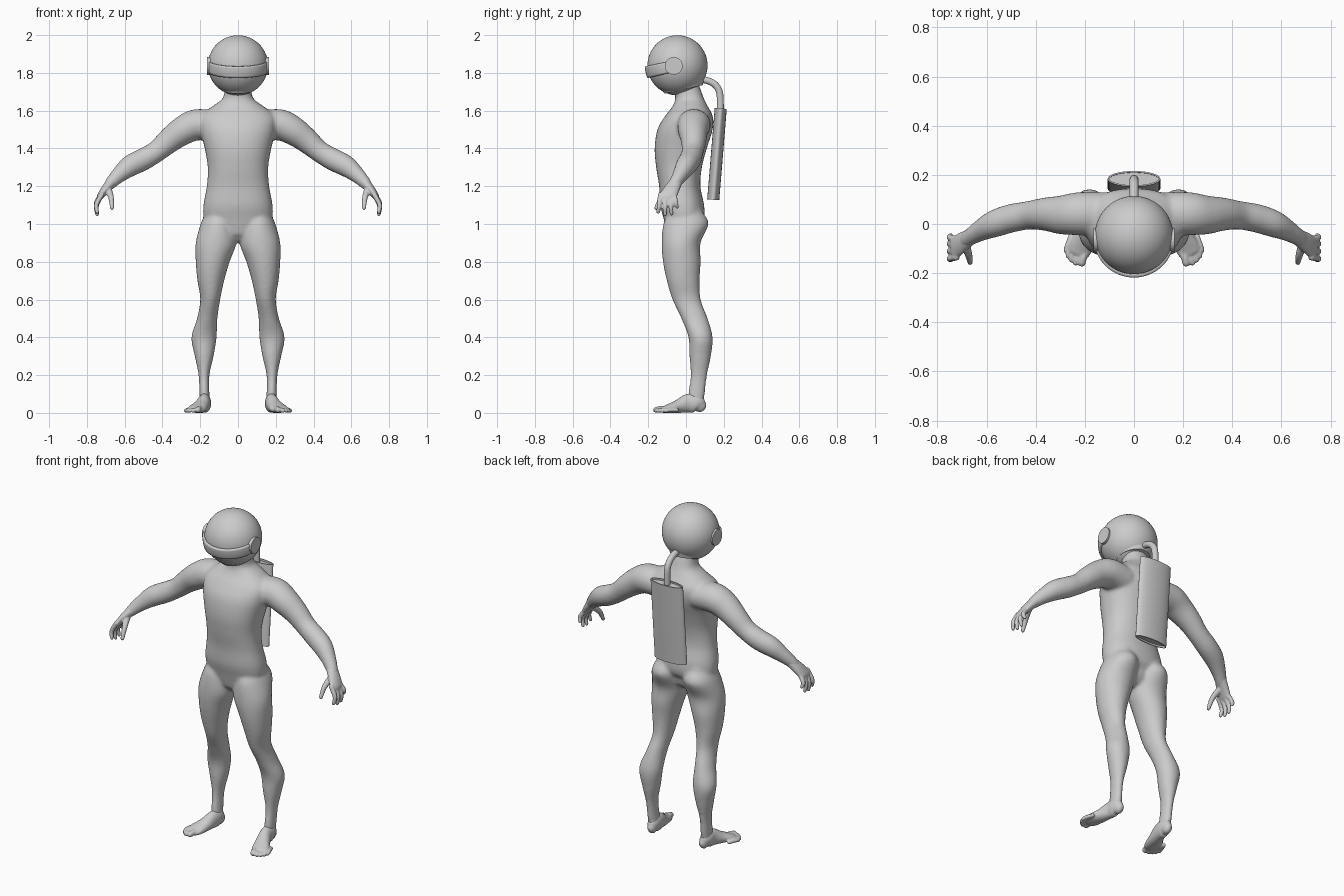
import bpy, bmesh, math
from mathutils import Vector, Matrix

if "Cube" in bpy.data.objects:
    bpy.data.objects.remove(bpy.data.objects["Cube"])


def make_object(name, bm, angle=40):
    bmesh.ops.recalc_face_normals(bm, faces=bm.faces[:])
    me = bpy.data.meshes.new(name)
    bm.to_mesh(me)
    bm.free()
    ob = bpy.data.objects.new(name, me)
    bpy.context.collection.objects.link(ob)
    bpy.context.view_layer.objects.active = ob
    ob.select_set(True)
    bpy.ops.object.shade_smooth_by_angle(angle=math.radians(angle))
    ob.select_set(False)
    return ob


def resample(keys, steps=5):
    """Catmull-Rom through rows of numbers."""
    out = []
    for i in range(len(keys) - 1):
        a, b, c, d = keys[max(i - 1, 0)], keys[i], keys[i + 1], keys[min(i + 2, len(keys) - 1)]
        for k in range(steps):
            t = k / steps
            out.append([q + .5 * t * (r - p + t * (2 * p - 5 * q + 4 * r - s + t * (3 * (q - r) + s - p)))
                        for p, q, r, s in zip(a, b, c, d)])
    return out + [list(keys[-1])]


def loft(bm, keys, ref, side=1, power=2.0, n=28, level=False):
    """Closed rounded tube; each key is x, y, z, radius, radius along ref."""
    rows = resample(keys)
    pts = [Vector(r[:3]) for r in rows]
    frames = []
    for i, r in enumerate(rows):
        t = (pts[min(i + 1, len(pts) - 1)] - pts[max(i - 1, 0)]).normalized()
        if level:
            t = Vector((0, 0, math.copysign(1, t.z)))
        v = (ref - t * ref.dot(t)).normalized()
        frames.append((pts[i], t, t.cross(v), v, r[3], r[4]))

    def dome(f, sign):
        p, t, u, v, a, b = f
        return [(p + t * sign * min(a, b) * math.sin(q), t, u, v, a * math.cos(q), b * math.cos(q))
                for q in (.5, .95, 1.35)]
    frames = dome(frames[0], -1)[::-1] + frames + dome(frames[-1], 1)
    rings = []
    for p, t, u, v, a, b in frames:
        ring = []
        for k in range(n):
            q = 2 * math.pi * k / n
            c, s = math.cos(q), math.sin(q)
            co = (p + u * a * math.copysign(abs(c) ** (2 / power), c)
                  + v * b * math.copysign(abs(s) ** (2 / power), s))
            ring.append(bm.verts.new((co.x * side, co.y, max(co.z, 0))))
        rings.append(ring)
    for r0, r1 in zip(rings, rings[1:]):
        for k in range(n):
            j = (k + 1) % n
            bm.faces.new((r0[k], r0[j], r1[j], r1[k]))
    bm.faces.new(rings[0])
    bm.faces.new(rings[-1])


def blend(ob, voxel, iterations):
    m = ob.modifiers.new("fuse", 'REMESH')
    m.mode = 'VOXEL'
    m.voxel_size = voxel
    m.use_smooth_shade = True
    s = ob.modifiers.new("soften", 'SMOOTH')
    s.factor = .5
    s.iterations = iterations


X, Y = Vector((1, 0, 0)), Vector((0, 1, 0))

# Body: torso, legs and arms fused together (level rows: x, y, z, y radius, x radius)
torso = [(0, -.02, .99, .09, .14), (0, -.012, 1.03, .107, .18), (0, -.02, 1.1, .116, .183),
         (0, -.033, 1.2, .109, .165), (0, -.037, 1.3, .121, .16), (0, -.028, 1.4, .138, .176),
         (0, -.005, 1.5, .146, .2), (0, .015, 1.57, .127, .2), (0, .022, 1.62, .095, .14),
         (0, .02, 1.66, .077, .085), (0, .01, 1.7, .072, .072), (0, -.01, 1.76, .07, .07)]
leg = [(.1, 0, 1.06, .09, .07), (.106, 0, 1.0, .12, .092), (.116, -.026, .9, .103, .108),
       (.134, -.022, .8, .1, .09), (.144, -.015, .7, .087, .071), (.147, .003, .6, .075, .053),
       (.163, .045, .5, .07, .054), (.18, .077, .4, .064, .067), (.179, .075, .3, .057, .05),
       (.18, .068, .2, .044, .029), (.178, .056, .1, .044, .027), (.175, .055, .06, .04, .028)]
arm = [(.12, .04, 1.52, .08, .09), (.22, .042, 1.525, .083, .088), (.29, .037, 1.495, .077, .08),
       (.36, .04, 1.445, .067, .068), (.43, .035, 1.385, .057, .058), (.5, .023, 1.343, .059, .058),
       (.57, 0, 1.308, .057, .055), (.63, -.03, 1.26, .043, .042), (.672, -.057, 1.218, .033, .034),
       (.69, -.07, 1.195, .026, .034)]
bm = bmesh.new()
loft(bm, torso, X, power=2.25, n=48, level=True)
for s in (1, -1):
    loft(bm, leg, X, s, level=True)
    loft(bm, arm, Y, s)
blend(make_object("body", bm), .009, 9)

# Hands: palm, four curled fingers and a thumb
palm = [(.66, -.048, 1.23, .03, .032), (.7, -.075, 1.185, .024, .041),
        (.728, -.095, 1.148, .018, .046), (.736, -.098, 1.135, .013, .043)]
fingers = [(-.135, -.147, 1.063), (-.11, -.111, 1.05), (-.085, -.076, 1.054), (-.062, -.047, 1.09)]
for s, label in ((1, "left"), (-1, "right")):
    bm = bmesh.new()
    loft(bm, palm, Y, s)
    for y0, y1, z1 in fingers:
        loft(bm, [(.722, y0, 1.155, .014, .014), (.75, (y0 + y1) / 2, (1.14 + z1) / 2, .0125, .0125),
                  (.745, y1, z1, .01, .01)], Y, s, n=14)
    loft(bm, [(.688, -.08, 1.185, .02, .02), (.672, -.128, 1.14, .015, .015),
              (.667, -.157, 1.085, .011, .011)], X, s, n=14)
    blend(make_object(label + "_hand", bm), .005, 3)

# Feet: splayed outward, five toes
foot = [(.173, .08, .033, .033, .024), (.176, .055, .05, .05, .034), (.18, .01, .05, .05, .035),
        (.195, -.04, .035, .036, .041), (.215, -.09, .023, .024, .049), (.227, -.115, .018, .018, .046)]
toes = [(.212, -.158, .016), (.237, -.158, .012), (.255, -.146, .011), (.268, -.13, .011), (.276, -.108, .011)]
for s, label in ((1, "left"), (-1, "right")):
    bm = bmesh.new()
    loft(bm, foot, X, s)
    for x, y, r in toes:
        loft(bm, [(x - .02, y + .06, r + .004, r, r), (x - .005, y + .02, r + .004, r, r),
                  (x, y, r, r, r)], X, s, n=14)
    blend(make_object(label + "_foot", bm), .005, 3)

# Helmet shell with tapered neck collar
centre = Vector((0, -.045, 1.84))
bm = bmesh.new()
bmesh.ops.create_uvsphere(bm, u_segments=64, v_segments=40, radius=.159,
                          matrix=Matrix.Translation(centre))
make_object("helmet", bm)
tilt = Matrix.Rotation(math.radians(12.5), 4, 'X')
bm = bmesh.new()
bmesh.ops.create_cone(bm, cap_ends=True, segments=64, radius1=.104, radius2=.143, depth=.09,
                      matrix=Matrix.Translation((0, -.022, 1.757)) @ tilt @ Matrix.Diagonal((.88, 1, 1, 1)))
make_object("helmet_collar", bm)

# Visor: tilted band wrapped around the helmet front
bm = bmesh.new()
na, ne = 48, 6
grid = []
for i in range(na + 1):
    az = math.radians(-82 + 164 * i / na)
    row = []
    for j in range(ne + 1):
        el = math.radians(-10.5 + 21 * j / ne)
        p = Vector((math.sin(az) * math.cos(el), -math.cos(az) * math.cos(el), math.sin(el)))
        r = .159 + .014 * math.cos(az) ** .5
        row.append(bm.verts.new(centre + tilt.to_3x3() @ p * r))
    grid.append(row)
for a, b in zip(grid, grid[1:]):
    for j in range(ne):
        bm.faces.new((a[j], b[j], b[j + 1], a[j + 1]))
visor = make_object("visor", bm)
m = visor.modifiers.new("thickness", 'SOLIDIFY')
m.thickness = .02
m.offset = -1

# Ear discs
for s, label in ((1, "left"), (-1, "right")):
    bm = bmesh.new()
    bmesh.ops.create_cone(bm, cap_ends=True, segments=40, radius1=.047, radius2=.047, depth=.03,
                          matrix=Matrix.Translation((s * .15, -.065, 1.837)) @ Matrix.Rotation(math.pi / 2, 4, 'Y'))
    make_object(label + "_ear_disc", bm)

# Flat oval air tank with recessed ends
bm = bmesh.new()
bmesh.ops.create_cone(bm, cap_ends=True, segments=48, radius1=1, radius2=1, depth=.485)
bmesh.ops.scale(bm, vec=(.107, .032, 1), verts=bm.verts[:])
for f in [f for f in bm.faces if len(f.verts) > 4]:
    sign = math.copysign(1, f.calc_center_median().z)
    bmesh.ops.inset_region(bm, faces=[f], thickness=.006)
    inner = bmesh.ops.extrude_face_region(bm, geom=[f])
    bmesh.ops.translate(bm, vec=(0, 0, -sign * .01),
                        verts=[v for v in inner["geom"] if isinstance(v, bmesh.types.BMVert)])
    bmesh.ops.delete(bm, geom=[f], context='FACES')
bm.transform(Matrix.Translation((0, .164, 1.37)) @ Matrix.Rotation(math.radians(-4.7), 4, 'X'))
make_object("air_tank", bm, 30)

# Hose from helmet to tank
bm = bmesh.new()
loft(bm, [(0, .08, 1.765, .018, .018), (0, .12, 1.757, .018, .018), (0, .158, 1.733, .018, .018),
          (0, .179, 1.69, .018, .018), (0, .182, 1.6, .018, .018)], X, n=20)
make_object("air_hose", bm)
